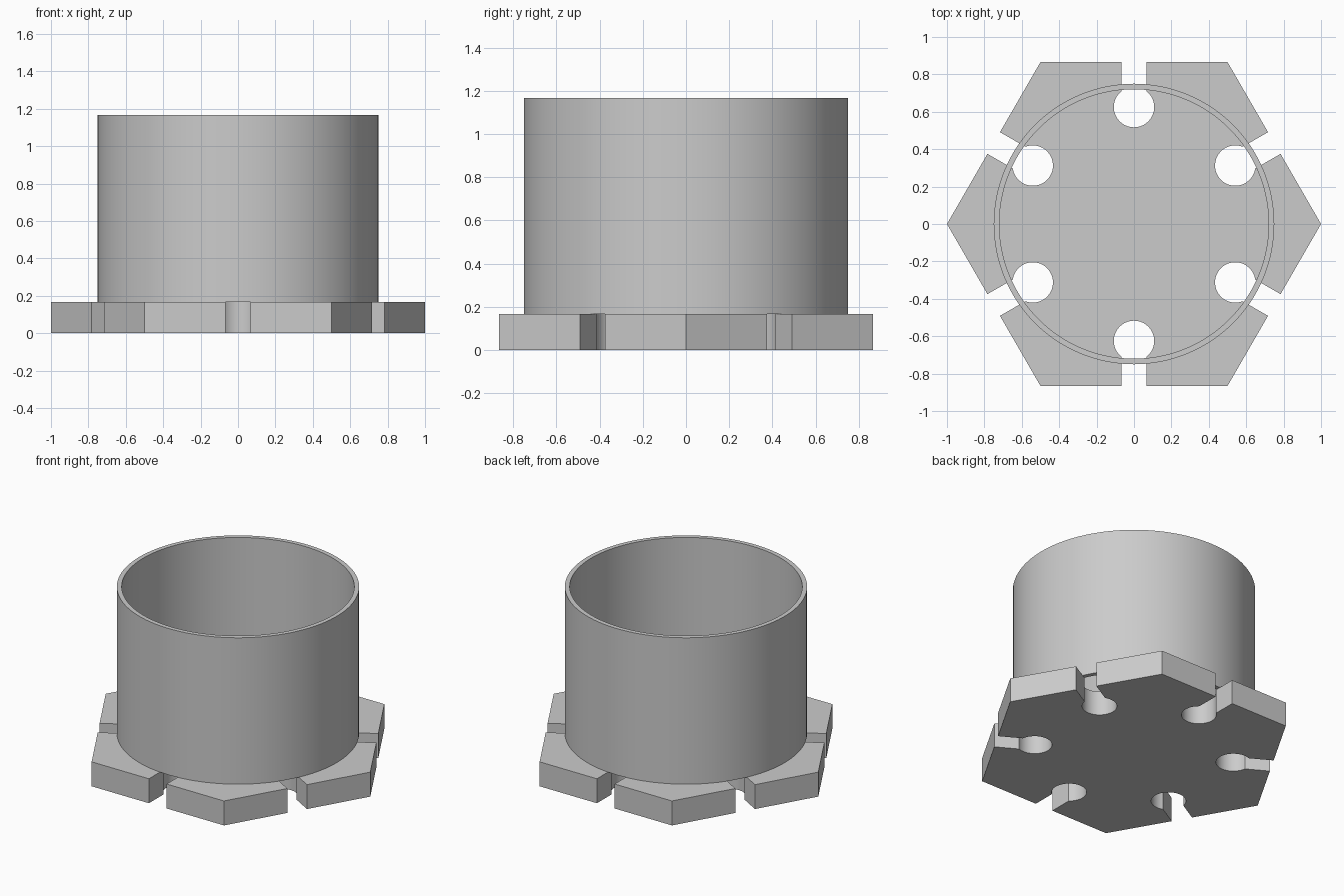
import bpy
import bmesh
from math import asin, cos, pi, radians, sin, sqrt

cube = bpy.data.objects.get("Cube")
if cube:
    bpy.data.objects.remove(cube)

PLATE_TOP, TUBE_TOP = 0.167, 1.167
APOTHEM = sqrt(3) / 2
SLOT_HALF, HOLE_R, HOLE_DIST = 0.067, 0.108, 0.625
TUBE_OUTER, TUBE_INNER = 0.75, 0.72

grey = bpy.data.materials.new("light grey")
grey.use_nodes = True
colour = (0.6, 0.6, 0.6, 1)
grey.diffuse_color = colour
grey.node_tree.nodes["Principled BSDF"].inputs["Base Color"].default_value = colour


def finish(name, bm):
    """Turn a bmesh into a grey object with smooth curves and sharp edges."""
    bmesh.ops.recalc_face_normals(bm, faces=bm.faces)
    mesh = bpy.data.meshes.new(name)
    bm.to_mesh(mesh)
    bm.free()
    obj = bpy.data.objects.new(name, mesh)
    bpy.context.collection.objects.link(obj)
    mesh.materials.append(grey)
    bpy.ops.object.select_all(action="DESELECT")
    obj.select_set(True)
    bpy.context.view_layer.objects.active = obj
    bpy.ops.object.shade_smooth_by_angle(angle=radians(30))
    return obj


def extrude_up(bm, faces, height):
    """Extrude flat faces straight up into a closed solid."""
    result = bmesh.ops.extrude_face_region(bm, geom=faces, use_keep_orig=True)
    moved = [g for g in result["geom"] if isinstance(g, bmesh.types.BMVert)]
    bmesh.ops.translate(bm, verts=moved, vec=(0, 0, height))


# Hexagonal base plate: each side has a slot ending in a round hole
def side_outline(steps=40):
    """One side as (outward, along) pairs, corner first."""
    mouth = asin(SLOT_HALF / HOLE_R)
    points = [(APOTHEM, -0.5), (APOTHEM, -SLOT_HALF)]
    for i in range(steps + 1):
        a = -mouth - (2 * pi - 2 * mouth) * i / steps
        points.append((HOLE_DIST + HOLE_R * cos(a), HOLE_R * sin(a)))
    points.append((APOTHEM, SLOT_HALF))
    return points


bm = bmesh.new()
outline = []
for side in range(6):
    a = radians(30 + 60 * side)
    for u, v in side_outline():
        outline.append(bm.verts.new((u * cos(a) - v * sin(a), u * sin(a) + v * cos(a), 0)))
extrude_up(bm, [bm.faces.new(outline)], PLATE_TOP)
finish("base_plate", bm)

# Thin-walled open tube standing on the plate
SEGMENTS = 128
bm = bmesh.new()
rings = []
for r, z in ((TUBE_OUTER, PLATE_TOP), (TUBE_OUTER, TUBE_TOP),
             (TUBE_INNER, TUBE_TOP), (TUBE_INNER, PLATE_TOP)):
    rings.append([bm.verts.new((r * cos(2 * pi * i / SEGMENTS), r * sin(2 * pi * i / SEGMENTS), z))
                  for i in range(SEGMENTS)])
for k, ring in enumerate(rings):
    following = rings[(k + 1) % len(rings)]
    for i in range(SEGMENTS):
        j = (i + 1) % SEGMENTS
        bm.faces.new((ring[i], ring[j], following[j], following[i]))
finish("tube_wall", bm)
